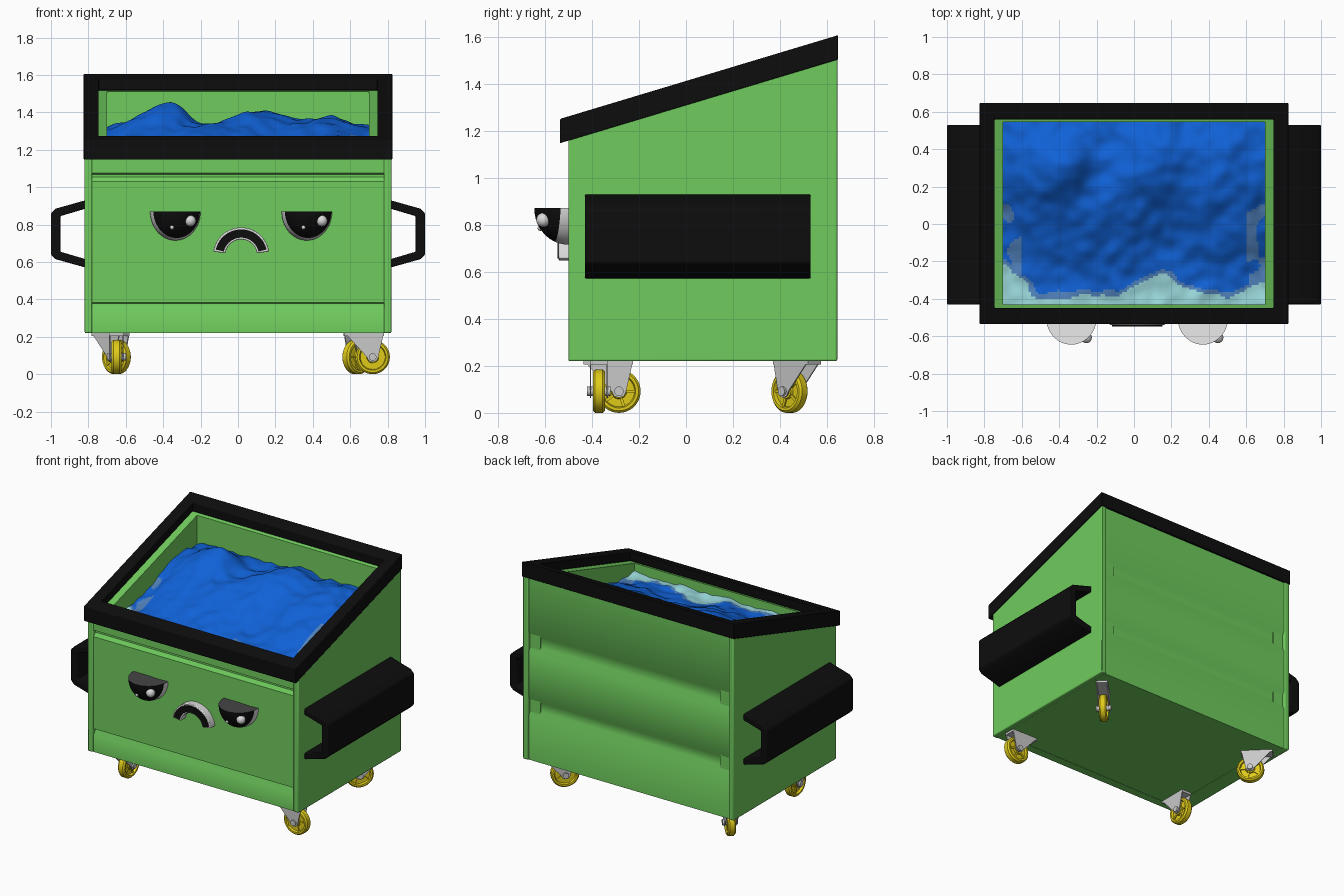
import bpy, bmesh, math
from mathutils import Vector, Matrix, noise

cube = bpy.data.objects.get("Cube")
if cube:
    bpy.data.objects.remove(cube, do_unlink=True)


def material(name, r, g, b):
    m = bpy.data.materials.new(name)
    m.use_nodes = True
    m.diffuse_color = (r, g, b, 1)
    shader = next(n for n in m.node_tree.nodes if n.type == "BSDF_PRINCIPLED")
    shader.inputs["Base Color"].default_value = (r, g, b, 1)
    shader.inputs["Roughness"].default_value = 0.6
    return m


GREEN = material("green paint", 0.16, 0.60, 0.11)
BLACK = material("black plastic", 0.004, 0.004, 0.004)
BLUE = material("blue bags", 0.005, 0.12, 0.68)
MIST = material("grey blue", 0.08, 0.22, 0.50)
PALE = material("pale cyan", 0.32, 0.68, 0.70)
YELLOW = material("yellow wheel", 0.74, 0.60, 0.01)
STEEL = material("light steel", 0.58, 0.58, 0.58)
WHITE = material("eye white", 0.70, 0.70, 0.70)


def finish(name, bm, *mats, bevel=0, matrix=None):
    bmesh.ops.recalc_face_normals(bm, faces=bm.faces)
    mesh = bpy.data.meshes.new(name)
    bm.to_mesh(mesh)
    bm.free()
    for m in mats:
        mesh.materials.append(m)
    ob = bpy.data.objects.new(name, mesh)
    bpy.context.collection.objects.link(ob)
    if matrix:
        ob.matrix_world = matrix
    bpy.ops.object.select_all(action="DESELECT")
    ob.select_set(True)
    bpy.context.view_layer.objects.active = ob
    bpy.ops.object.shade_smooth_by_angle(angle=math.radians(35))
    if bevel:
        mod = ob.modifiers.new("soft edges", "BEVEL")
        mod.width, mod.segments = bevel, 2
    return ob


def add_prism(bm, pts, axis, a, b):
    """Extrude a 2D outline along x or y from a to b."""
    place = (lambda u, v, t: (t, u, v)) if axis == "x" else (lambda u, v, t: (u, t, v))
    ends = [[bm.verts.new(place(u, v, t)) for u, v in pts] for t in (a, b)]
    for ring in ends:
        bm.faces.new(ring)
    for i in range(len(pts)):
        j = (i + 1) % len(pts)
        bm.faces.new((ends[0][i], ends[0][j], ends[1][j], ends[1][i]))


def prism(name, pts, axis, a, b, mat, bevel=0, matrix=None):
    bm = bmesh.new()
    add_prism(bm, pts, axis, a, b)
    return finish(name, bm, mat, bevel=bevel, matrix=matrix)


def rect(u0, u1, v0, v1):
    return [(u0, v0), (u1, v0), (u1, v1), (u0, v1)]


def slope(y):
    return 1.25 + 0.301 * (y + 0.535)


# Body: side walls, inner liners, grooved front and back panels, floor
def wall(y0, y1):
    return [(y0, 0.22), (y1, 0.22), (y1, slope(y1) - 0.065), (y0, slope(y0) - 0.065)]


for s, side in ((1, "left"), (-1, "right")):
    prism(side + "_wall", wall(-0.5, 0.643), "x", s * 0.78, s * 0.82, GREEN, 0.007)
    prism(side + "_liner", wall(-0.47, 0.62), "x", s * 0.70, s * 0.785, GREEN)


def panel(name, outer, inner, grooves, depth):
    """Vertical panel whose outer side carries horizontal pressed grooves."""
    d = math.copysign(depth, inner - outer)
    pts = [(inner, 0.22), (outer, 0.22)]
    for z0, z1, z2, z3 in grooves:
        pts += [(outer, z0), (outer + d, z1), (outer + d, z2), (outer, z3)]
    pts += [(outer, slope(outer) - 0.065), (inner, slope(inner) - 0.065)]
    prism(name, pts, "x", -0.782, 0.782, GREEN)


panel("front_panel", -0.49, -0.43, [(0.34, 0.368, 0.378, 0.383), (1.03, 1.055, 1.068, 1.075)], 0.018)
panel("back_panel", 0.632, 0.545, [(0.53, 0.57, 0.63, 0.66), (0.98, 1.02, 1.09, 1.12)], 0.02)
prism("floor", rect(-0.485, 0.628, 0.222, 0.26), "x", -0.785, 0.785, GREEN)

# Sloping rim with a hanging outer lip
bm = bmesh.new()
loops = []
for x, y0, y1, drop in ((0.825, -0.535, 0.647, 0), (0.825, -0.535, 0.647, 0.105),
                        (0.745, -0.45, 0.56, 0.06), (0.745, -0.45, 0.56, 0)):
    loops.append([bm.verts.new((u, v, slope(v) - drop)) for u, v in rect(-x, x, y0, y1)])
for k in range(4):
    for i in range(4):
        a, b, j = loops[k], loops[(k + 1) % 4], (i + 1) % 4
        bm.faces.new((a[i], a[j], b[j], b[i]))
finish("rim", bm, BLACK, bevel=0.004)

# Side lifting channels
for s, side in ((1, "left"), (-1, "right")):
    band = [(0.815, 0.93), (0.975, 0.885), (1.0, 0.86), (1.0, 0.64), (0.975, 0.615), (0.815, 0.57),
            (0.815, 0.615), (0.95, 0.655), (0.95, 0.845), (0.815, 0.885)]
    prism(side + "_lift_channel", [(s * x, z) for x, z in band], "y", -0.43, 0.53, BLACK, 0.006)


# Lumpy contents
def bump(x, c, w):
    return math.exp(-((x - c) / w) ** 2)


def shore(x):
    return -0.39 + 0.17 * bump(x, -0.7, 0.13) + 0.11 * bump(x, 0.13, 0.17) + 0.09 * bump(x, 0.7, 0.1)


def height(x, y):
    t = min(max((y - shore(x)) / 0.6, 0), 1)
    h = 1.15 + 0.16 * t * t * (3 - 2 * t)
    for cx, cy, w, a in ((-0.47, 0.3, 0.13, 0.09), (-0.34, 0.32, 0.10, 0.10), (0.12, 0.35, 0.17, 0.09),
                         (0.47, 0.35, 0.15, 0.06), (-0.1, 0.0, 0.2, 0.03)):
        h += a * bump(x, cx, w) * bump(y, cy, w * 1.3)
    return h + 0.022 * noise.noise((x * 6, y * 6, 0)) + 0.014 * noise.noise((x * 13, y * 13, 4)) + 0.005


bm = bmesh.new()
bmesh.ops.create_grid(bm, x_segments=110, y_segments=80, size=1)
for v in bm.verts:
    x, y = v.co.x * 0.705, 0.055 + v.co.y * 0.492
    v.co = (x, y, height(x, y))
for f in bm.faces:
    c = f.calc_center_median()
    wobble = noise.noise((c.x * 9, c.y * 9, 2))
    inland = c.y - shore(c.x) + 0.05 * wobble
    edge = abs(c.x) > 0.6 and c.y < 0.1 and wobble > 0.05
    f.material_index = 2 if inland < 0 else 1 if inland < 0.025 or edge else 0
finish("contents", bm, BLUE, MIST, PALE)

# Eyes: lower half domes with a dark front cap and small glints
gaze = Vector((0.14, -1, 0.05)).normalized()
for name, cx in (("right", -0.335), ("left", 0.368)):
    bm = bmesh.new()
    bmesh.ops.create_uvsphere(bm, u_segments=48, v_segments=32, radius=1)

    def cut(co, no, remove):
        geom = bm.verts[:] + bm.edges[:] + bm.faces[:]
        bmesh.ops.bisect_plane(bm, geom=geom, plane_co=co, plane_no=no, clear_outer=remove)

    cut(gaze * 0.36, gaze, False)
    cut((0, 0, 0), (0, 0, 1), True)
    cut((0, 0.12, 0), (0, 1, 0), True)
    for f in bm.faces:
        f.material_index = int(f.calc_center_median().dot(gaze) > 0.36)
    bmesh.ops.holes_fill(bm, edges=[e for e in bm.edges if e.is_boundary])
    for f in bm.faces:
        if len(f.verts) > 4 and f.normal.z > 0.9 or f.calc_center_median().z > -0.001:
            f.material_index = 0
    shape = Matrix.Diagonal((0.135, 0.145, 0.155, 1))
    bmesh.ops.transform(bm, matrix=Matrix.Translation((cx, -0.5, 0.87)) @ shape, verts=bm.verts)
    finish(name + "_eye", bm, WHITE, BLACK)
    for part, dx, dz, r in (("glint", 0.08, -0.05, 0.03), ("small_glint", -0.018, -0.085, 0.011)):
        dy = -0.145 * math.sqrt(1 - (dx / 0.135) ** 2 - (dz / 0.155) ** 2)
        bm = bmesh.new()
        bmesh.ops.create_uvsphere(bm, u_segments=20, v_segments=12, radius=r)
        finish(name + "_eye_" + part, bm, WHITE, matrix=Matrix.Translation((cx + dx, -0.5 + dy, 0.87 + dz)))


# Frowning mouth: pale arch with a dark front plate
def arch(name, r0, r1, start, y0, y1, mat, bevel):
    steps = 28
    angles = [math.radians(start + (180 - 2 * start) * i / steps) for i in range(steps + 1)]
    pts = [(r1 * math.cos(a), r1 * math.sin(a)) for a in angles]
    pts += [(r0 * math.cos(a), r0 * math.sin(a)) for a in reversed(angles)]
    prism(name, [(0.017 + x, 0.635 + z) for x, z in pts], "y", y0, y1, mat, bevel)


arch("mouth", 0.085, 0.15, 8, -0.541, -0.48, WHITE, 0.005)
arch("mouth_opening", 0.095, 0.139, 13, -0.547, -0.539, BLACK, 0)

# Casters: local x is the trailing direction, local y the axle
tread = [(0.0, 0.022), (0.03, 0.022), (0.033, 0.011), (0.066, 0.011), (0.071, 0.026), (0.083, 0.026), (0.092, 0.016)]
tread += [(r, -y) for r, y in reversed(tread)]
cheek = [(-0.15, 0.222), (0.06, 0.222), (0.03, 0.09), (0.022, 0.072), (0, 0.064), (-0.022, 0.072), (-0.03, 0.09)]
casters = (("front_left", 0.72, -0.37, 0), ("front_right", -0.65, -0.285, 90),
           ("back_left", 0.635, 0.44, 225), ("back_right", -0.65, 0.44, -45))
for name, x, y, turn in casters:
    place = Matrix.Translation((x, y, 0)) @ Matrix.Rotation(math.radians(turn), 4, "Z")
    hub = Matrix.Translation((0, 0, 0.092))
    bm = bmesh.new()
    ring = [bm.verts.new((r, w, 0)) for r, w in tread]
    edges = [bm.edges.new(pair) for pair in zip(ring, ring[1:])]
    bmesh.ops.spin(bm, geom=ring + edges, cent=(0, 0, 0), axis=(0, 1, 0), angle=math.tau, steps=36)
    bmesh.ops.remove_doubles(bm, verts=bm.verts, dist=0.0001)
    for i in range(5):
        spoke = Matrix.Rotation(math.tau * i / 5, 4, "Y") @ Matrix.Translation((0.05, 0, 0))
        bmesh.ops.create_cube(bm, size=1, matrix=spoke @ Matrix.Diagonal((0.045, 0.036, 0.012, 1)))
    finish(name + "_wheel", bm, YELLOW, matrix=place @ hub)
    bm = bmesh.new()
    for s in (-1, 1):
        add_prism(bm, cheek, "y", s * 0.033, s * 0.039)
    add_prism(bm, rect(-0.15, 0.06, 0.205, 0.223), "y", -0.039, 0.039)
    bmesh.ops.create_cone(bm, cap_ends=True, segments=20, radius1=0.02, radius2=0.02, depth=0.1,
                          matrix=hub @ Matrix.Rotation(math.pi / 2, 4, "X"))
    finish(name + "_fork", bm, STEEL, matrix=place)
